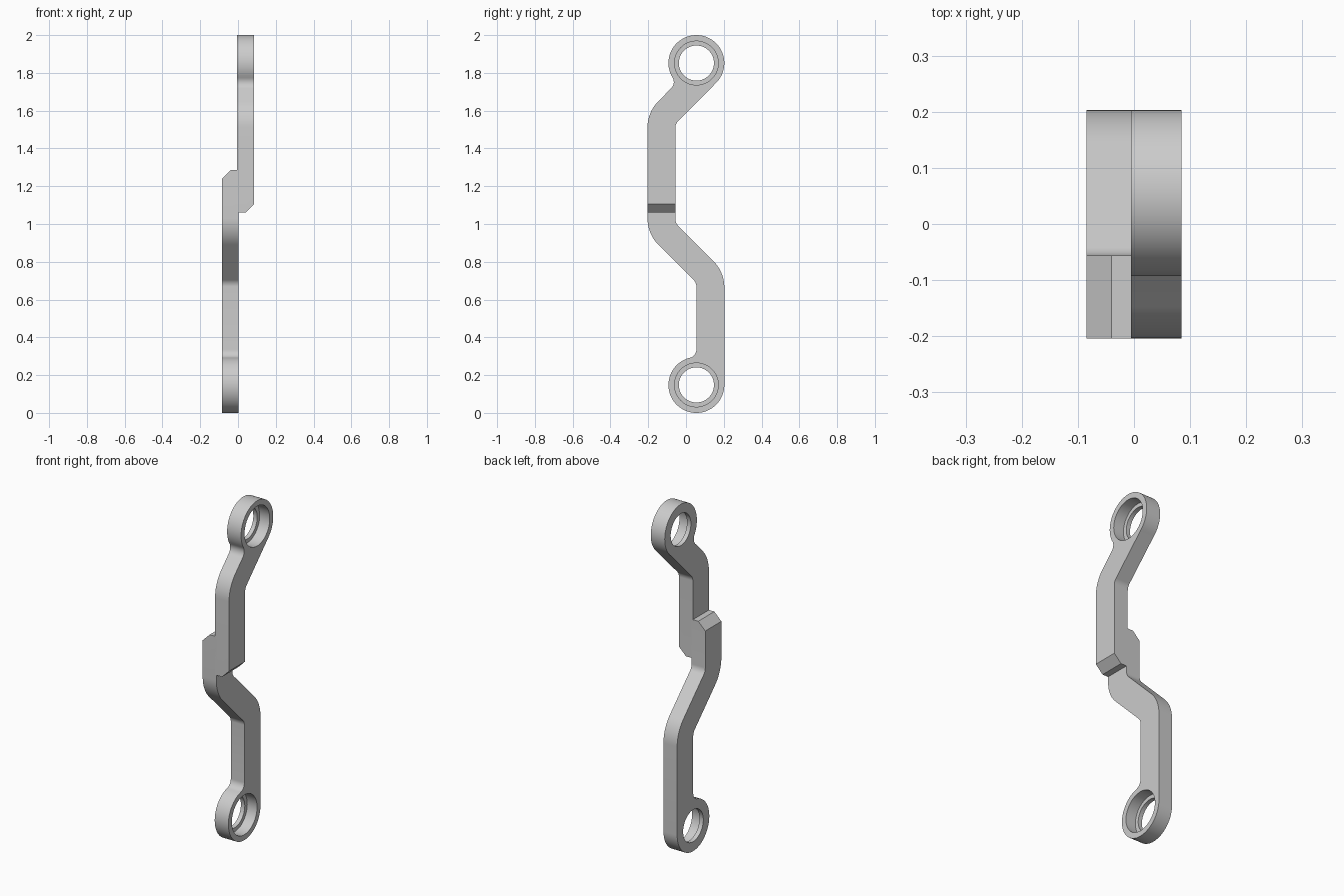
import bpy, bmesh, math
from mathutils import Vector, Matrix

cube = bpy.data.objects.get("Cube")
if cube:
    bpy.data.objects.remove(cube, do_unlink=True)

metal = bpy.data.materials.new("grey metal")
metal.use_nodes = True
colour = (0.6, 0.6, 0.6, 1)
metal.diffuse_color = colour
metal.node_tree.nodes["Principled BSDF"].inputs["Base Color"].default_value = colour

EYE_R, HOLE_R, BORE_R, NECK_R = 0.148, 0.093, 0.116, 0.045
LIP = 0.025
INNER, OUTER = 0.05, 0.198     # bend radii
BACK, FRONT = -0.056, -0.204   # sides of the middle section


def arc(centre, radius, a0, a1, steps):
    return [centre + radius * Vector((math.cos(a), math.sin(a)))
            for a in (a0 + (a1 - a0) * i / steps for i in range(steps + 1))]


def eye_outline(centre, turn, flip):
    """Round end with a filleted neck; the arm leaves along local +y."""
    reach = math.sqrt(EYE_R ** 2 + 2 * EYE_R * NECK_R)
    neck = Vector((-NECK_R, reach))
    angle = math.atan2(neck.y, neck.x)
    pts = arc(Vector((0, 0)), EYE_R, 0, angle - 2 * math.pi, 56)
    pts += arc(neck, NECK_R, angle - math.pi, 0, 8)[1:]
    spin = Matrix.Rotation(turn, 2)
    return [centre + spin @ Vector((p.x * flip, p.y)) for p in pts]


def rounded(prev, corner, nxt, radius):
    """Replace a corner with a tangent arc."""
    if not radius:
        return [corner]
    u, v = (prev - corner).normalized(), (nxt - corner).normalized()
    half = u.angle(v) / 2
    centre = corner + (u + v).normalized() * radius / math.sin(half)
    start = corner + u * radius / math.tan(half) - centre
    end = corner + v * radius / math.tan(half) - centre
    a0 = math.atan2(start.y, start.x)
    sweep = (math.atan2(end.y, end.x) - a0 + math.pi) % (2 * math.pi) - math.pi
    return arc(centre, radius, a0, a0 + sweep, 10)


def bore(obj, centre, radius, x0, x1):
    """Cut a round hole along x."""
    bpy.ops.mesh.primitive_cylinder_add(
        vertices=64, radius=radius, depth=x1 - x0,
        location=((x0 + x1) / 2, centre.x, centre.y), rotation=(0, math.pi / 2, 0))
    cutter = bpy.context.object
    cutter.hide_render = True
    mod = obj.modifiers.new("bore", 'BOOLEAN')
    mod.operation, mod.solver, mod.object = 'DIFFERENCE', 'EXACT', cutter
    bpy.context.view_layer.objects.active = obj
    bpy.ops.object.modifier_apply(modifier=mod.name)
    bpy.data.objects.remove(cutter, do_unlink=True)


def make_arm(name, centre, turn, flip, corners, x0, x1, end_z, outer_x):
    # Side profile in (y, z)
    centre = Vector(centre)
    outline = eye_outline(centre, turn, flip)
    path = [(outline[-1], 0)] + [(Vector(c[:2]), c[2]) for c in corners] + [(outline[0], 0)]
    for a, b, c in zip(path, path[1:], path[2:]):
        outline += rounded(a[0], b[0], c[0], b[1])

    # Extrude across x and chamfer the outer edge of the square end
    bm = bmesh.new()
    face = bm.faces.new([bm.verts.new((x0, p.x, p.y)) for p in outline])
    extruded = bmesh.ops.extrude_face_region(bm, geom=[face])["geom"]
    bmesh.ops.translate(bm, vec=(x1 - x0, 0, 0),
                        verts=[v for v in extruded if isinstance(v, bmesh.types.BMVert)])
    if len(bm.faces) == len(outline) + 1:   # close the starting side if it was left open
        bm.faces.new([v for v in bm.verts if abs(v.co.x - x0) < 1e-5])
    bmesh.ops.recalc_face_normals(bm, faces=bm.faces)
    edge = [e for e in bm.edges if all(abs(v.co.z - end_z) < 1e-4
                                       and abs(v.co.x - outer_x) < 1e-4 for v in e.verts)]
    bmesh.ops.bevel(bm, geom=edge, offset=0.045, segments=1, affect='EDGES')
    mesh = bpy.data.meshes.new(name)
    bm.to_mesh(mesh)
    bm.free()
    mesh.materials.append(metal)
    obj = bpy.data.objects.new(name, mesh)
    bpy.context.collection.objects.link(obj)

    # Through hole and wider bore that leaves a thin lip
    bore(obj, centre, HOLE_R, x0 - 0.1, x1 + 0.1)
    bore(obj, centre, BORE_R, x0 + LIP, x1 + 0.1)
    bpy.ops.object.select_all(action='DESELECT')
    obj.select_set(True)
    bpy.context.view_layer.objects.active = obj
    bpy.ops.object.shade_smooth_by_angle(angle=math.radians(30))


# Lower arm with a double bend
make_arm("lower_arm", (0.055, 0.148), 0, 1,
         [(0.055, 0.689, INNER), (FRONT, 0.948, OUTER), (FRONT, 1.285, 0),
          (BACK, 1.285, 0), (BACK, 1.005, INNER), (0.203, 0.746, OUTER)],
         -0.085, 0.003, 1.285, -0.085)

# Upper arm with a single bend, lapped onto the lower one
make_arm("upper_arm", (0.055, 1.852), math.radians(135), -1,
         [(FRONT, 1.592, OUTER), (FRONT, 1.06, 0),
          (BACK, 1.06, 0), (BACK, 1.531, INNER)],
         -0.005, 0.085, 1.06, 0.085)
